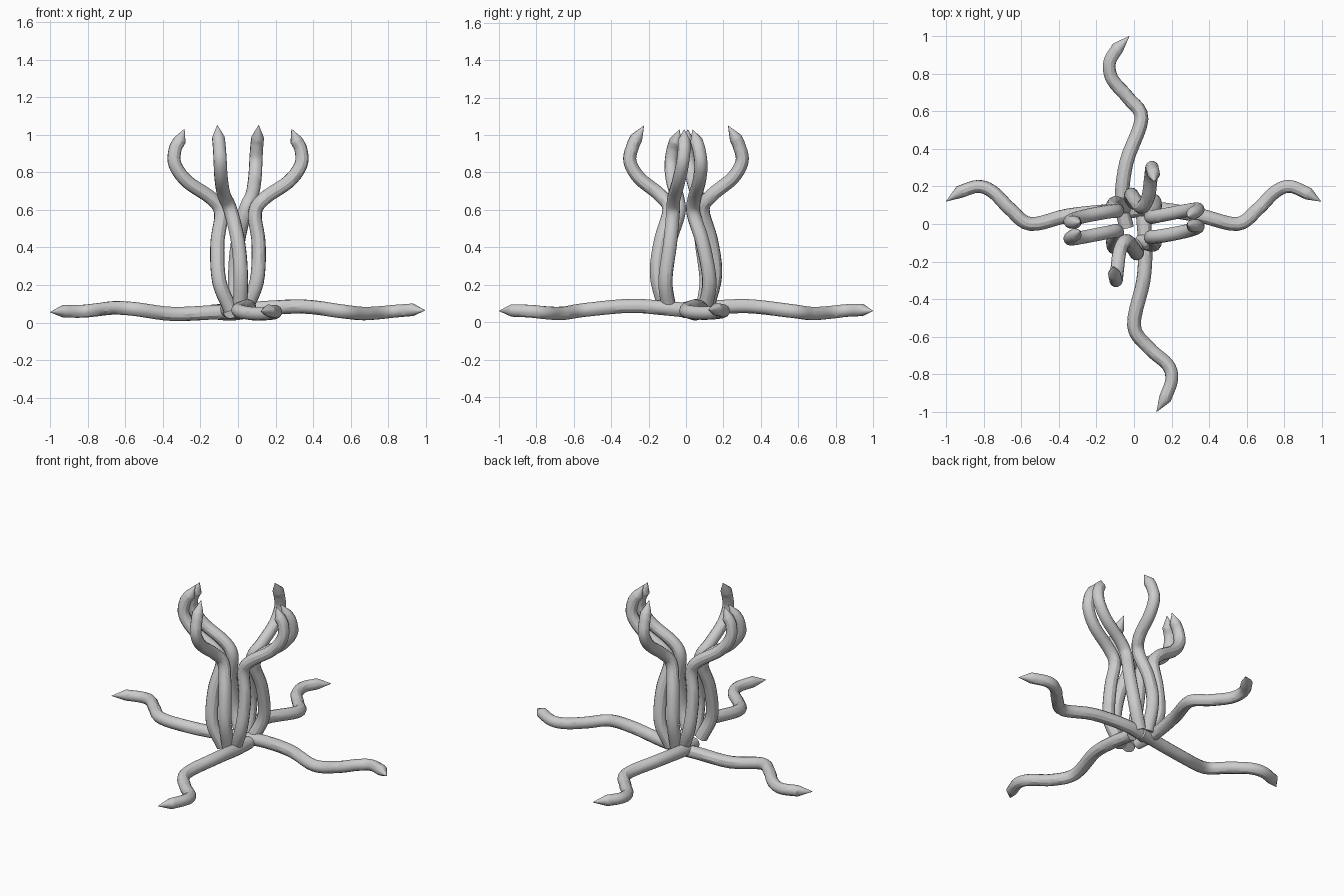
import bpy
from mathutils import Vector

if "Cube" in bpy.data.objects:
    bpy.data.objects.remove(bpy.data.objects["Cube"])


def smooth_path(ctrl, steps=5):
    """Catmull-Rom samples through the control points."""
    p = [Vector(c) for c in ctrl]
    p = [2 * p[0] - p[1]] + p + [2 * p[-1] - p[-2]]
    out = []
    for i in range(1, len(p) - 2):
        a, b, c, d = p[i - 1:i + 3]
        for s in range(steps):
            t = s / steps
            out.append(0.5 * (2 * b + (c - a) * t + (2 * a - 5 * b + 4 * c - d) * t * t
                              + (3 * b - a - 3 * c + d) * t ** 3))
    return out + [p[-2]]


def tentacle(name, ctrl, tip, r0=0.039, r1=0.034, turn=False):
    """Round tube with a slight taper and a pointed end."""
    pts = smooth_path(ctrl)
    n = len(pts) - 1
    rows = [(v, r0 + (r1 - r0) * i / n) for i, v in enumerate(pts)]
    rows.append((Vector(tip), 0.001))
    cu = bpy.data.curves.new(name, 'CURVE')
    cu.dimensions = '3D'
    cu.bevel_depth = 1.0
    cu.bevel_resolution = 4
    cu.use_fill_caps = True
    sp = cu.splines.new('POLY')
    sp.points.add(len(rows) - 1)
    k = -1 if turn else 1
    for q, (v, r) in zip(sp.points, rows):
        q.co = (k * v.x, k * v.y, v.z, 1)
        q.radius = r
    ob = bpy.data.objects.new(name, cu)
    bpy.context.collection.objects.link(ob)
    bpy.ops.object.select_all(action='DESELECT')
    ob.select_set(True)
    bpy.context.view_layer.objects.active = ob
    bpy.ops.object.convert(target='MESH')
    bpy.ops.object.shade_smooth_by_angle()


# four tentacles lying on the floor
tentacle("floor_tentacle_right",
         [(-.02, .07, .06), (.12, .08, .075), (.35, .045, .085), (.55, .0, .06), (.66, .08, .048),
          (.75, .17, .052), (.83, .2, .06), (.93, .16, .068)], (.995, .12, .065))
tentacle("floor_tentacle_left",
         [(.02, .09, .06), (-.12, .07, .055), (-.35, .045, .046), (-.55, .0, .072), (-.66, .08, .078),
          (-.75, .17, .068), (-.83, .2, .06), (-.93, .17, .06)], (-1, .12, .055))
tentacle("floor_tentacle_back",
         [(-.04, -.02, .06), (-.065, .12, .075), (-.04, .33, .085), (.04, .56, .06), (-.03, .67, .046),
          (-.115, .77, .052), (-.13, .86, .062), (-.085, .94, .065)], (-.025, 1, .06))
tentacle("floor_tentacle_front",
         [(.05, .04, .06), (.06, -.12, .075), (.05, -.3, .087), (0, -.54, .065), (.08, -.66, .047),
          (.18, -.75, .05), (.2, -.83, .058), (.165, -.93, .062)], (.12, -1, .06))

# three upright tentacles and their half-turn copies
for turn, a, b in ((False, "right", "front"), (True, "left", "back")):
    tentacle(f"upright_tentacle_{a}_outer",
             [(.04, .1, .07), (.1, .125, .22), (.11, .09, .42), (.09, .04, .58), (.14, .045, .66),
              (.27, .07, .75), (.335, .08, .84), (.335, .07, .92), (.31, .055, .97)],
             (.285, .035, 1.03), turn=turn)
    tentacle(f"upright_tentacle_{a}_inner",
             [(.04, -.09, .07), (.1, -.11, .22), (.11, -.085, .42), (.09, -.07, .58), (.14, -.065, .66),
              (.27, -.04, .75), (.335, -.02, .84), (.335, -.01, .92), (.31, -.01, .97)],
             (.285, -.01, 1.03), turn=turn)
    tentacle(f"upright_tentacle_{b}",
             [(.01, -.11, .07), (.015, -.155, .25), (0, -.135, .43), (-.04, -.09, .6), (-.075, -.14, .68),
              (-.09, -.25, .77), (-.095, -.3, .86), (-.1, -.285, .94), (-.105, -.265, .985)],
             (-.11, -.225, 1.05), turn=turn)
